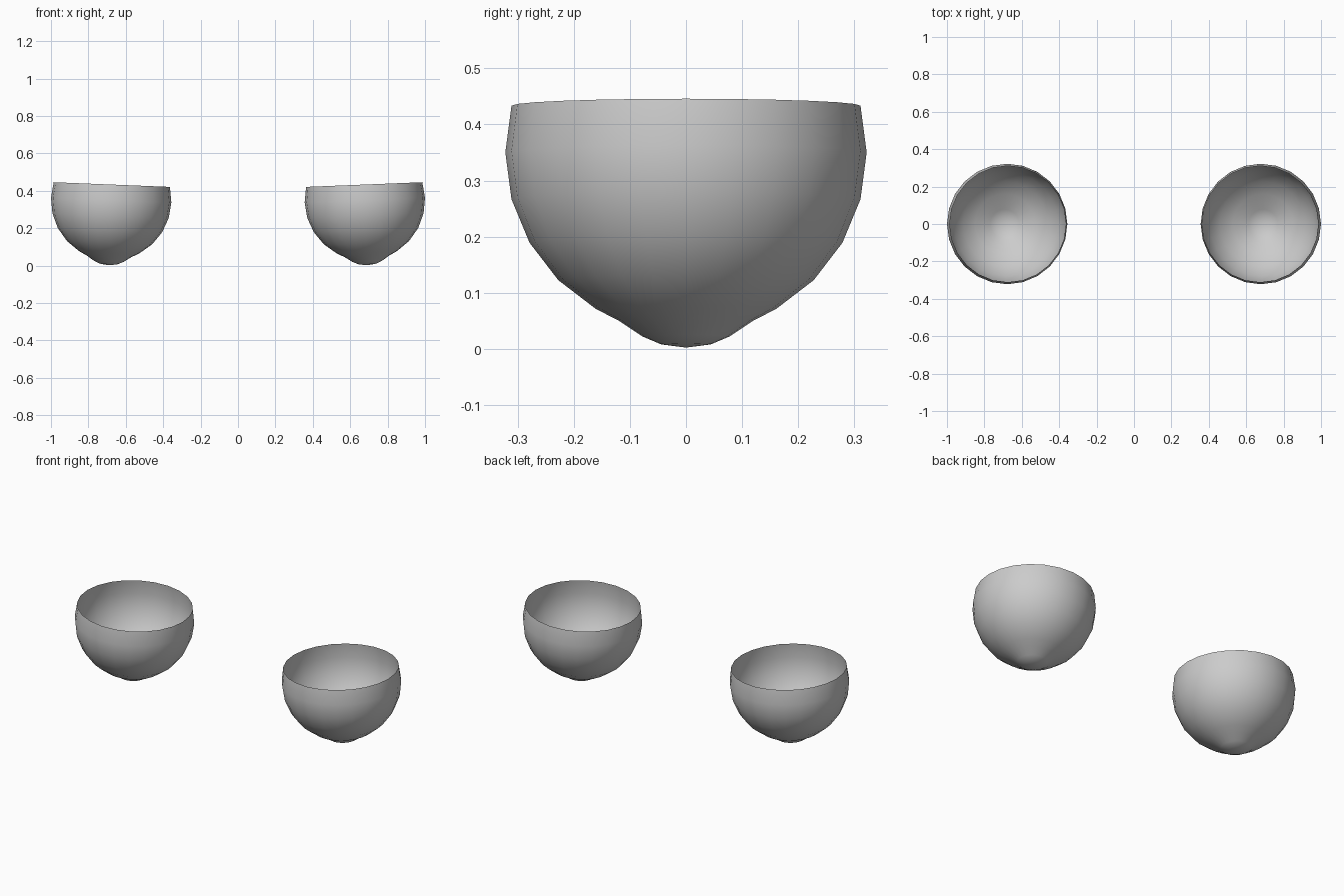
import bpy, bmesh
from math import sin, cos, radians, pi
from mathutils import Matrix, Vector

if "Cube" in bpy.data.objects:
    bpy.data.objects.remove(bpy.data.objects["Cube"])

R = 0.322          # sphere radius
CENTRE_Z = 0.35    # height of the widest ring
SIDES = 24
TILT = radians(2.3)

# Profile (radius, height about the sphere centre): pointed tip, then sphere rings up to the rim
profile = [(0.045, -0.342), (0.078, -0.328), (0.12, -0.300)]
profile += [(R * cos(radians(a)), R * sin(radians(a))) for a in range(-60, 16, 15)]


def cup(name, side):
    bm = bmesh.new()
    tip = bm.verts.new((0, 0, -0.348))
    rings = [[bm.verts.new((r * cos(2 * pi * i / SIDES), r * sin(2 * pi * i / SIDES), z))
              for i in range(SIDES)] for r, z in profile]
    for i in range(SIDES):
        j = (i + 1) % SIDES
        bm.faces.new((tip, rings[0][j], rings[0][i]))
        for low, high in zip(rings, rings[1:]):
            bm.faces.new((low[i], low[j], high[j], high[i]))
    for f in bm.faces:
        f.smooth = True
    # Lean each cup slightly towards the middle
    bm.transform(Matrix.Rotation(-side * TILT, 4, 'Y'))
    mesh = bpy.data.meshes.new(name)
    bm.to_mesh(mesh)
    bm.free()
    obj = bpy.data.objects.new(name, mesh)
    obj.location = Vector((side * (1 - R), 0, CENTRE_Z))
    bpy.context.collection.objects.link(obj)


# Matching pair of open cups
cup("left_cup", -1)
cup("right_cup", 1)
